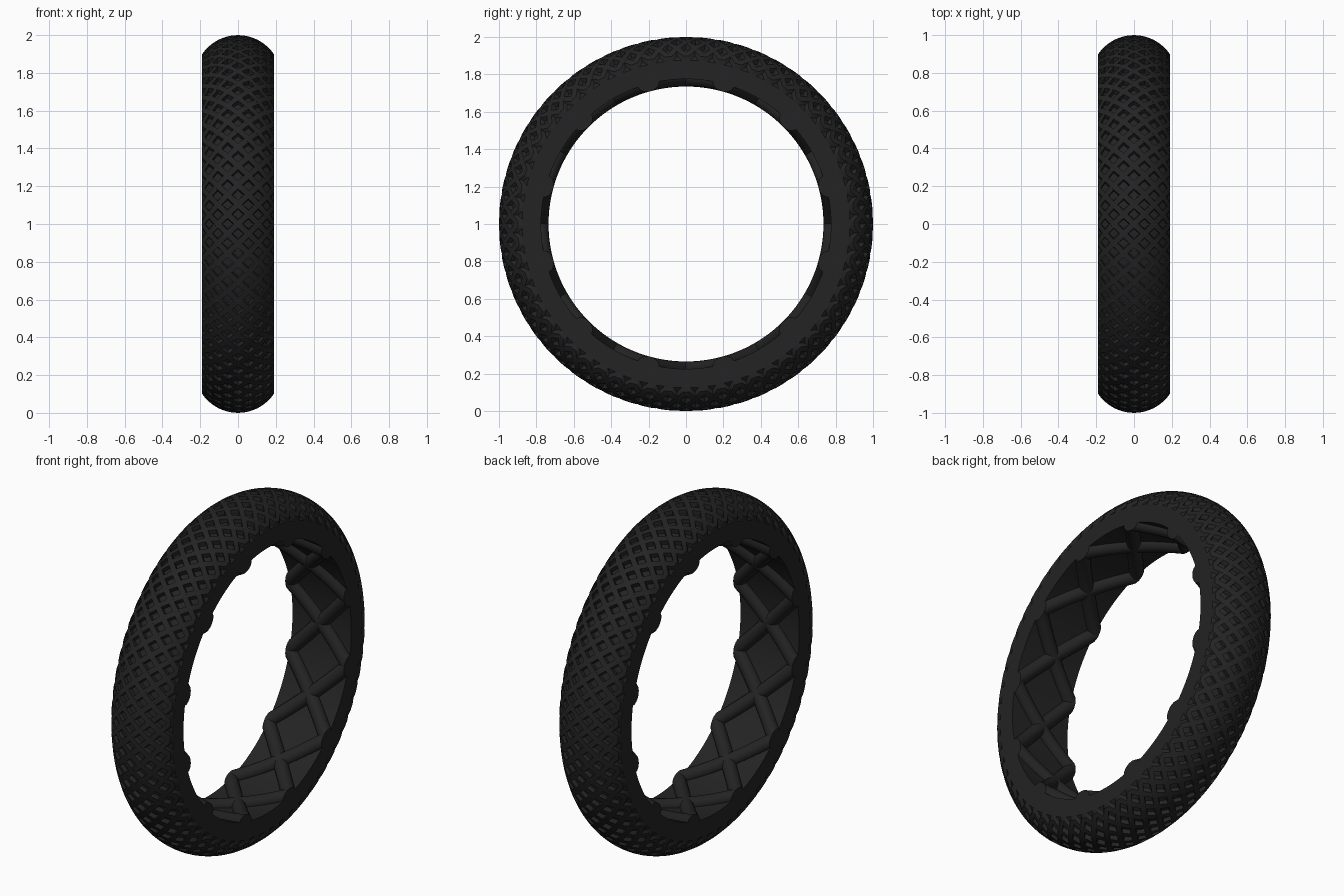
import bpy, bmesh
from math import sin, cos, pi, asin, radians

if "Cube" in bpy.data.objects:
    bpy.data.objects.remove(bpy.data.objects["Cube"])

HALF_W = 0.19       # half of the tyre width
CROWN_R = 0.23      # radius of the crown arc
CORE_R = 0.77       # ring radius of the crown arc centre
GROOVE = 0.024      # tread depth
ARC = asin(HALF_W / CROWN_R)

rubber = bpy.data.materials.new("black rubber")
rubber.use_nodes = True
COLOUR = (0.017, 0.017, 0.017, 1)
rubber.diffuse_color = COLOUR
bsdf = rubber.node_tree.nodes["Principled BSDF"]
bsdf.inputs["Base Color"].default_value = COLOUR
bsdf.inputs["Roughness"].default_value = 0.8


def ring_point(x, r, t):
    """Point at width x, radius r and angle t around the axle."""
    return (x, r * sin(t), 1 + r * cos(t))


def crown(u):
    """Width and radius on the crown for u from -1 to 1."""
    return CROWN_R * sin(u * ARC), CORE_R + CROWN_R * cos(u * ARC)


def bridge(bm, a, b):
    for i in range(len(a)):
        j = (i + 1) % len(a)
        bm.faces.new((a[i], a[j], b[j], b[i]))


def finish(name, bm):
    bmesh.ops.recalc_face_normals(bm, faces=bm.faces)
    mesh = bpy.data.meshes.new(name)
    bm.to_mesh(mesh)
    bm.free()
    mesh.materials.append(rubber)
    obj = bpy.data.objects.new(name, mesh)
    bpy.context.collection.objects.link(obj)
    bpy.ops.object.select_all(action='DESELECT')
    obj.select_set(True)
    bpy.context.view_layer.objects.active = obj
    bpy.ops.object.shade_smooth_by_angle(angle=radians(35))
    return obj


def helical_ribs(name, count, span, section, path, steps):
    """Two mirrored families of ribs that run from sidewall to sidewall.
    section: (angle, radius) offsets; path(u): width and radius."""
    bm = bmesh.new()
    for side in (-1, 1):
        for k in range(count):
            loops = []
            for s in range(steps + 1):
                u = 2 * s / steps - 1
                x, r = path(u)
                t = 2 * pi * k / count + side * u * span / 2
                loops.append([bm.verts.new(ring_point(x, r + dr, t + dt))
                              for dt, dr in section])
            for a, b in zip(loops, loops[1:]):
                bridge(bm, a, b)
            bm.faces.new(loops[0])
            bm.faces.new(loops[-1])
    return finish(name, bm)


# Carcass: flat sidewalls, inner wall and the floor of the tread
INNER = 0.775
profile = [(-HALF_W, INNER)]
for i in range(21):
    x, r = crown(i / 10 - 1)
    profile.append((x, r - GROOVE))
profile.append((HALF_W, INNER))

bm = bmesh.new()
SEGS = 180
loops = [[bm.verts.new(ring_point(x, r, 2 * pi * s / SEGS)) for x, r in profile]
         for s in range(SEGS)]
for s in range(SEGS):
    bridge(bm, loops[s], loops[(s + 1) % SEGS])
finish("tyre_carcass", bm)

# Tread: criss-cross raised bars with square pits between
TREAD = 60
top, foot = 0.021, 0.027
bar = [(-foot, -GROOVE - 0.006), (-top, 0), (top, 0), (foot, -GROOVE - 0.006)]
helical_ribs("tread_lattice", TREAD, 4 * 2 * pi / TREAD, bar, crown, 16)

# Inner ribs: rounded bars that cross in the middle and meet at the edges
round_bar = [(0.074 * cos(a * pi / 8), 0.04 * sin(a * pi / 8)) for a in range(16)]
helical_ribs("inner_ribs", 12, 2 * pi / 12, round_bar,
             lambda u: (u * HALF_W, INNER), 12)
